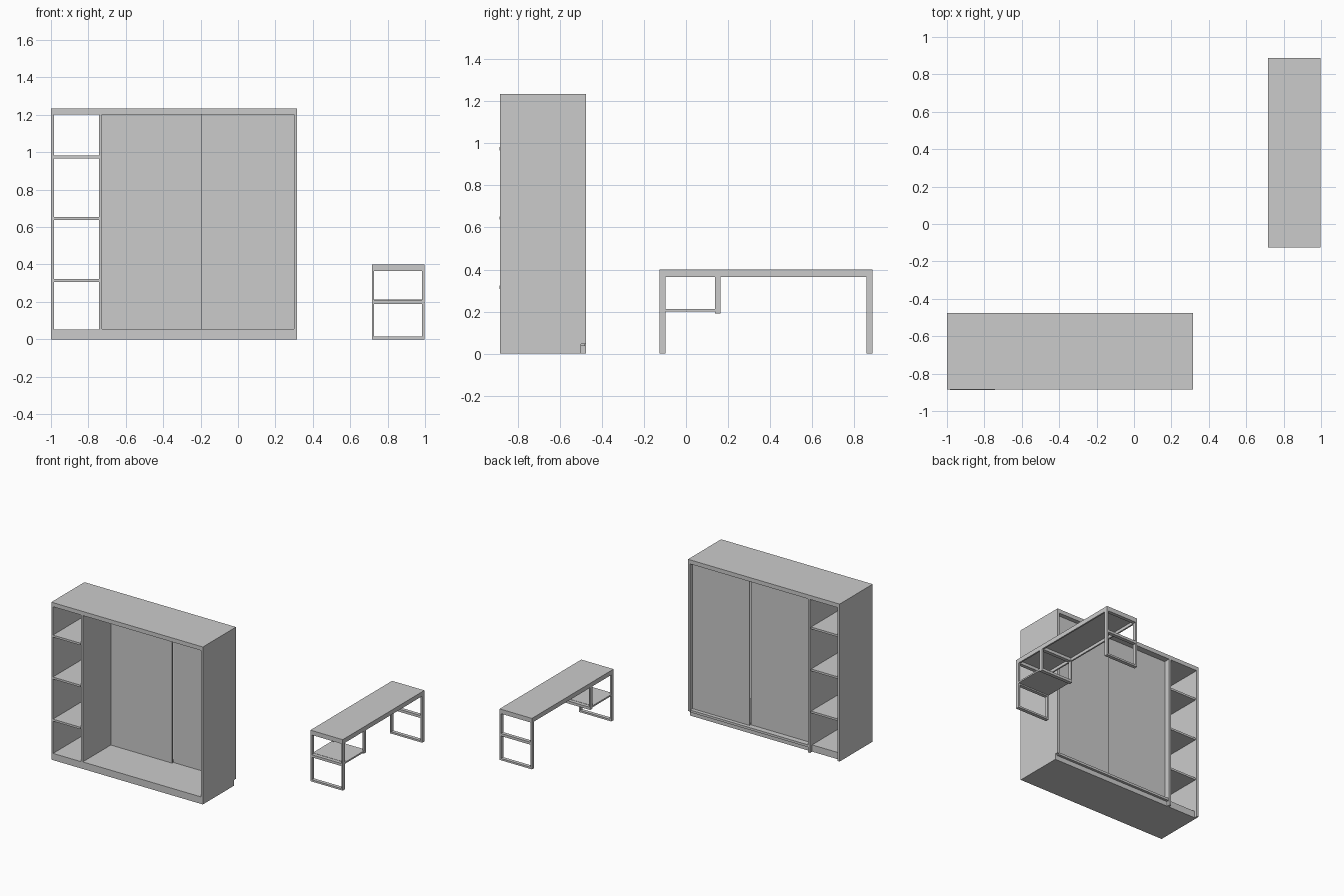
import bpy
import bmesh

if "Cube" in bpy.data.objects:
    bpy.data.objects.remove(bpy.data.objects["Cube"])


def box(name, x, y, z):
    """Box from (min, max) ranges on each axis."""
    bm = bmesh.new()
    bmesh.ops.create_cube(bm, size=1)
    for v in bm.verts:
        v.co = [r[0] + (c + 0.5) * (r[1] - r[0]) for c, r in zip(v.co, (x, y, z))]
    me = bpy.data.meshes.new(name)
    bm.to_mesh(me)
    bm.free()
    ob = bpy.data.objects.new(name, me)
    bpy.context.collection.objects.link(ob)
    return ob


# Wardrobe carcass
L, R, F, B, H = -1.0, 0.315, -0.885, -0.475, 1.235
T = 0.016
PL = -0.50          # recessed rear plinth
box("wardrobe_top", (L, R), (F, B), (1.203, H))
box("wardrobe_left_side", (L, L + T), (F, B), (0, 1.203))
box("wardrobe_right_side", (R - T, R), (F, B), (0.045, 1.203))
box("wardrobe_right_side_foot", (R - T, R), (F, PL), (0, 0.045))
box("wardrobe_divider", (-0.744, -0.727), (F, B), (0, 1.203))
box("wardrobe_shelf_base", (L + T, -0.744), (F, PL), (0, 0.053))
box("wardrobe_base", (-0.727, R - T), (F, PL), (0, 0.055))
box("wardrobe_door_rail", (-0.727, R - T), (PL, -0.48), (0.037, 0.055))

# Open shelves
for i, z in enumerate((0.307, 0.637, 0.966)):
    box(f"wardrobe_shelf_{i + 1}", (L + T, -0.744), (-0.888, -0.488), (z, z + 0.016))

# Sliding doors, one behind the other
box("left_sliding_door", (-0.727, -0.195), (-0.538, -0.524), (0.055, 1.203))
box("right_sliding_door", (-0.195, R - T), (-0.523, -0.509), (0.055, 1.203))

# Desk top with rim below it
X0, X1, Y0, Y1, DH = 0.716, 0.996, -0.125, 0.887, 0.40
W = 0.012
box("desk_top", (X0, X1), (Y0, Y1), (0.388, DH))
for name, x in (("left", (X0, X0 + W)), ("right", (X1 - W, X1))):
    box(f"desk_{name}_rim", x, (Y0, Y1), (0.365, 0.388))


# Leg frames: two posts, crossbars and an upper bar
def leg_frame(name, y, bottom, bars):
    box(f"{name}_left_post", (X0, X0 + W), y, (bottom, 0.365))
    box(f"{name}_right_post", (X1 - W, X1), y, (bottom, 0.365))
    box(f"{name}_upper_bar", (X0 + W, X1 - W), y, (0.365, 0.388))
    for i, z in enumerate(bars):
        box(f"{name}_bar_{i + 1}", (X0 + W, X1 - W), y, z)


mid = (0.19, 0.21)
low = (0.0, 0.014)
leg_frame("front_leg", (Y0, Y0 + 0.028), 0, (low, mid))
leg_frame("hanging_frame", (0.137, 0.165), 0.19, (mid,))
leg_frame("rear_leg", (Y1 - 0.028, Y1), 0, (low, mid))

# Small shelf under the desk
box("desk_shelf", (X0, X1), (Y0 + 0.028, 0.137), (0.20, 0.212))
